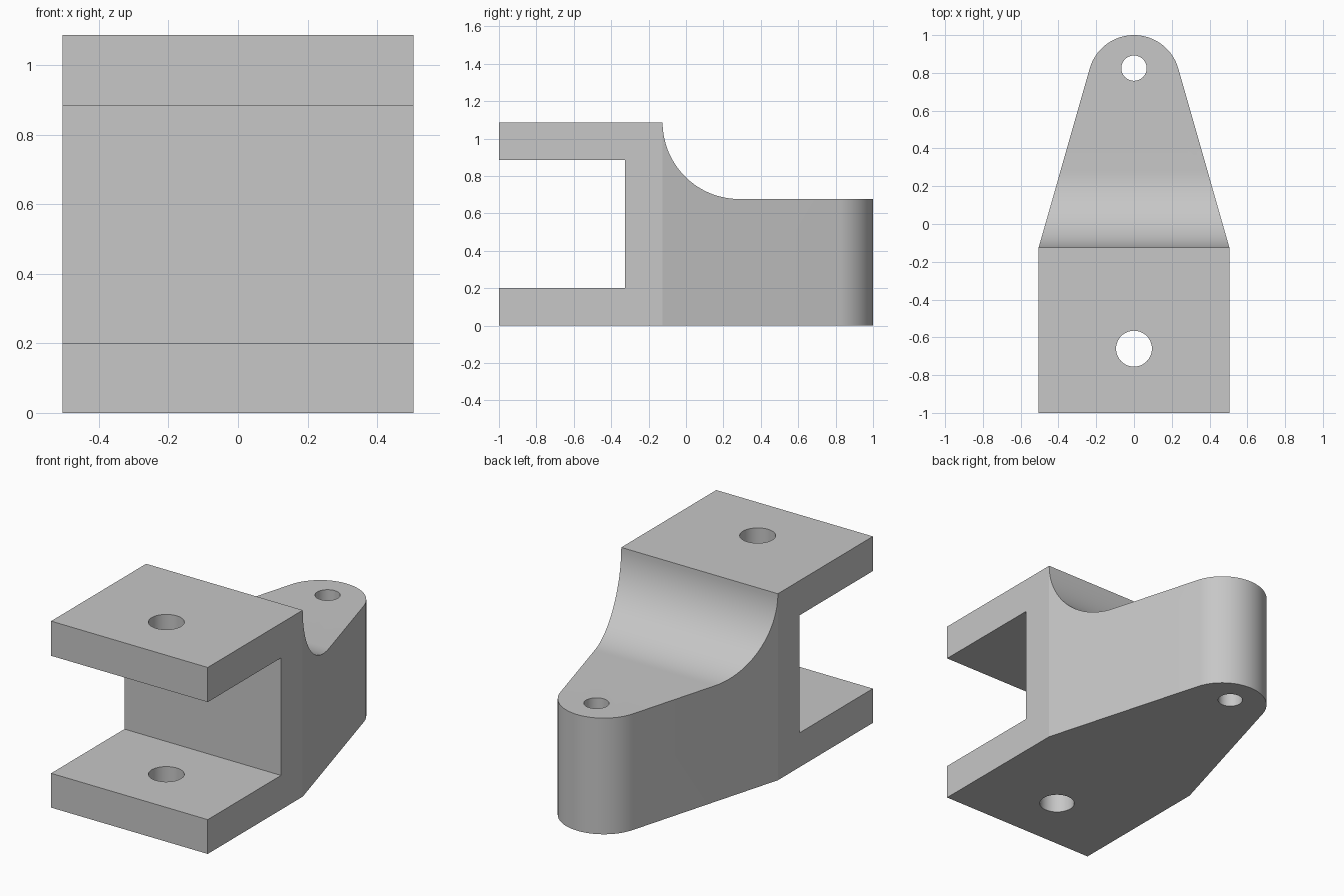
import bpy
import bmesh
from math import sin, cos, pi, atan2, acos, hypot, radians
from mathutils import Vector

cube = bpy.data.objects.get("Cube")
if cube:
    bpy.data.objects.remove(cube, do_unlink=True)

HALF_W, HEIGHT, SHOULDER_Y = 0.505, 1.087, -0.125
TIP_R = 0.244
FILLET_R = 0.41


def arc(cx, cy, r, start, end, steps):
    """Points along a circular arc."""
    return [(cx + r * cos(start + (end - start) * i / steps),
             cy + r * sin(start + (end - start) * i / steps))
            for i in range(steps + 1)]


def prism(name, corners, direction):
    """Extrude a closed polygon along a vector."""
    bm = bmesh.new()
    face = bm.faces.new([bm.verts.new(c) for c in corners])
    new = bmesh.ops.extrude_face_region(bm, geom=[face])["geom"]
    verts = [v for v in new if isinstance(v, bmesh.types.BMVert)]
    bmesh.ops.translate(bm, verts=verts, vec=Vector(direction))
    bmesh.ops.recalc_face_normals(bm, faces=bm.faces)
    mesh = bpy.data.meshes.new(name)
    bm.to_mesh(mesh)
    bm.free()
    obj = bpy.data.objects.new(name, mesh)
    bpy.context.collection.objects.link(obj)
    return obj


def combine(target, cutter, operation):
    """Apply a boolean and discard its cutter."""
    cutter.hide_render = True
    mod = target.modifiers.new(operation.title(), 'BOOLEAN')
    mod.operation = operation
    mod.solver = 'EXACT'
    mod.object = cutter
    bpy.ops.object.select_all(action='DESELECT')
    target.select_set(True)
    bpy.context.view_layer.objects.active = target
    bpy.ops.object.modifier_apply(modifier=mod.name)
    bpy.data.objects.remove(cutter, do_unlink=True)


# Side profile: clevis slot at the front, concave sweep down to the rear lug
side = [(-1.1, 0), (1.1, 0), (1.1, HEIGHT - FILLET_R)]
side += arc(SHOULDER_Y + FILLET_R, HEIGHT, FILLET_R, 1.5 * pi, pi, 28)
side += [(-1.1, HEIGHT), (-1.1, 0.885), (-0.325, 0.885), (-0.325, 0.2), (-1.1, 0.2)]
bracket = prism("clevis_bracket", [(-0.7, y, z) for y, z in side], (1.4, 0, 0))

# Plan outline: square front, sides tapering tangentially into the round tip
tip_y = 1 - TIP_R
dy = SHOULDER_Y - tip_y
tangent = atan2(dy, HALF_W) + acos(TIP_R / hypot(HALF_W, dy))
plan = [(-HALF_W, SHOULDER_Y), (-HALF_W, -1), (HALF_W, -1), (HALF_W, SHOULDER_Y)]
plan += arc(0, tip_y, TIP_R, tangent, pi - tangent, 40)
outline = prism("plan_outline", [(x, y, -0.2) for x, y in plan], (0, 0, 1.6))
combine(bracket, outline, 'INTERSECT')

# Pin holes through the clevis plates and the rear lug
for name, y, r in (("clevis_hole", -0.66, 0.095), ("lug_hole", 0.825, 0.067)):
    ring = arc(0, y, r, 0, 2 * pi, 48)[:-1]
    hole = prism(name, [(px, py, -0.2) for px, py in ring], (0, 0, 1.6))
    combine(bracket, hole, 'DIFFERENCE')

# Plain grey finish
grey = bpy.data.materials.new("plain_grey")
grey.use_nodes = True
colour = (0.57, 0.57, 0.57, 1)
grey.diffuse_color = colour
grey.node_tree.nodes["Principled BSDF"].inputs["Base Color"].default_value = colour
bracket.data.materials.clear()
bracket.data.materials.append(grey)

bpy.ops.object.select_all(action='DESELECT')
bracket.select_set(True)
bpy.context.view_layer.objects.active = bracket
bpy.ops.object.shade_smooth_by_angle(angle=radians(12))
